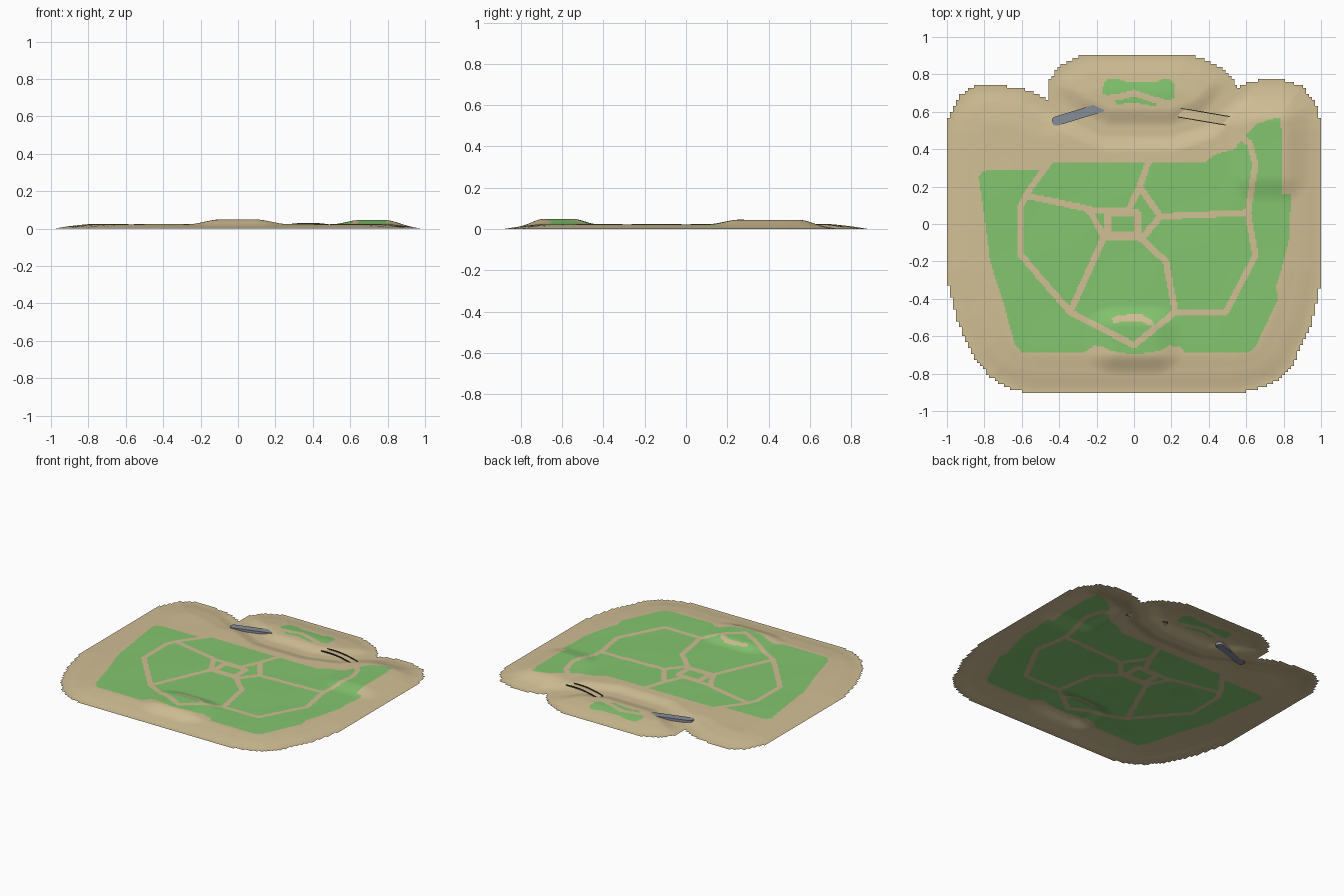
import bpy, bmesh, math
from mathutils import Vector, Matrix
from mathutils.kdtree import KDTree

start_cube = bpy.data.objects.get("Cube")
if start_cube:
    bpy.data.objects.remove(start_cube, do_unlink=True)


def make_material(name, colour):
    material = bpy.data.materials.new(name)
    material.use_nodes = True
    material.diffuse_color = (*colour, 1)
    shader = material.node_tree.nodes["Principled BSDF"]
    shader.inputs["Base Color"].default_value = (*colour, 1)
    shader.inputs["Roughness"].default_value = 0.9
    return material


sand = make_material("sand", (0.64, 0.52, 0.30))
grass = make_material("grass", (0.23, 0.56, 0.16))
stone = make_material("stone grey", (0.24, 0.27, 0.31))
dark_wood = make_material("dark wood", (0.06, 0.045, 0.03))

# Plan shapes, in hundredths of a unit
SHORE = [(-46, 67), (-46, 75), (-42, 82), (-36, 87), (-26, 91), (27, 91), (38, 88),
         (47, 83), (52, 79), (55, 73), (61, 76), (68, 77), (80, 77), (90, 74),
         (97, 65), (101, 51), (101, -26), (98, -40), (94, -56), (85, -75), (78, -83),
         (67, -88), (55, -91), (-55, -91), (-67, -88), (-77, -82), (-86, -71),
         (-94, -53), (-98, -38), (-101, -26), (-101, 51), (-98, 60), (-93, 69),
         (-85, 74), (-70, 74), (-58, 72)]
MEADOW = [(-83, 25), (-81, 28), (-77, 29), (-50, 29), (-42, 33), (38, 33), (43, 37),
          (54, 40), (60, 48), (65, 53), (72, 56), (78, 57), (79, 50), (79, 16),
          (84, 16), (83, -8), (79, -24), (76, -33), (77, -40), (65, -66), (63, -68),
          (59, -69), (27, -69), (25, -66), (19, -65), (14, -68), (0, -70), (-12, -68),
          (-16, -66), (-21, -65), (-27, -69), (-60, -69), (-64, -64), (-69, -45),
          (-77, -20), (-78, -11)]
ISLAND_GREEN = [(-17, 70), (-16, 76), (-13, 78), (-9, 78), (-4, 76), (12, 76), (16, 78),
                (20, 77), (22, 74), (22, 68), (19, 66), (13, 67), (12, 63), (-1, 65),
                (-9, 64), (-11, 67)]
CENTRE = (-6, 0)
PATHS = [
    # outer loop
    [(-45, 33), (-57, 17), (-61, 9), (-61, -16), (-34, -47), (0, -65), (22, -47),
     (49, -47), (65, -17), (61, 6), (65, 32), (62, 43), (58, 46)],
    # spokes
    [(-57, 15), (-24, 8), (-16, -7), (-34, -47)],
    [(-16, -7), (3, -7), (17, -20), (22, -47)],
    [(8, 34), (3, 20), (14, 4), (61, 6)],
    [(3, 20), (-3, 7), (-24, 7)],
    [(14, 4), (4, -8)],
    # square around the middle lawn
    [(-14, 6), (2, 6), (2, -6), (-14, -6), (-14, 6)],
    # hilltop crescent
    [(-10, -51), (-3, -50), (4, -50), (9, -53)],
    # island walk
    [(-17, 67), (-8, 68), (0, 70), (16, 65)],
]
RIVER = [(-50, 69), (-32, 58), (-15, 50), (20, 50), (38, 56), (55, 74)]


def scaled(points):
    return [Vector((x / 100, y / 100, 0)) for x, y in points]


def distance_finder(lines):
    """Return a function giving the distance to the nearest line."""
    samples = []
    for line in lines:
        for a, b in zip(line, line[1:]):
            count = max(2, int((b - a).length / 0.004))
            samples += [a.lerp(b, i / count) for i in range(count + 1)]
    tree = KDTree(len(samples))
    for index, point in enumerate(samples):
        tree.insert(point, index)
    tree.balance()
    return lambda x, y: tree.find((x, y, 0))[2]


def inside(x, y, outline):
    result = False
    for a, b in zip(outline, outline[1:] + outline[:1]):
        if (a.y > y) != (b.y > y):
            if x < a.x + (y - a.y) * (b.x - a.x) / (b.y - a.y):
                result = not result
    return result


def ramp(value, low, high):
    t = min(1, max(0, (value - low) / (high - low)))
    return t * t * (3 - 2 * t)


def plateau(x, y, centre, flat, soft):
    """One on a flat rectangle, easing to zero around it."""
    out_x = max(0, abs(x - centre[0]) - flat[0]) / soft[0]
    out_y = max(0, abs(y - centre[1]) - flat[1]) / soft[1]
    return 1 - ramp(math.hypot(out_x, out_y), 0, 1)


shore, meadow, island_green = scaled(SHORE), scaled(MEADOW), scaled(ISLAND_GREEN)
shore_distance = distance_finder([shore + shore[:1]])
path_distance = distance_finder([scaled(line) for line in PATHS])
river_distance = distance_finder([scaled(RIVER)])


def height(x, y):
    edge = shore_distance(x, y)
    z = 0.014 * ramp(edge, 0.01, 0.13) + 0.009 * ramp(edge, 0.1, 0.22)
    z += 0.0012 * math.sin(9 * x + 2) * math.sin(11 * y) * ramp(edge, 0.1, 0.3)
    z *= 0.15 + 0.85 * ramp(river_distance(x, y), 0.02, 0.12)
    z += 0.026 * plateau(x, y, (0, -0.62), (0.09, 0.07), (0.18, 0.12))
    z += 0.022 * plateau(x, y, (0.72, 0.4), (0.07, 0.14), (0.15, 0.15))
    return z


def is_grass(x, y):
    if not (inside(x, y, meadow) or inside(x, y, island_green)):
        return False
    return path_distance(x, y) > 0.017


# Ground sheet: fine cells, kept in blocks so that the shore is stepped
STEP, BLOCK = 0.008, 2
COLUMNS, ROWS = 250, 226
bm = bmesh.new()
corners = {}


def corner(i, j):
    if (i, j) not in corners:
        x, y = (i - COLUMNS / 2) * STEP, (j - ROWS / 2) * STEP
        corners[i, j] = bm.verts.new((x, y, height(x, y)))
    return corners[i, j]


for bi in range(0, COLUMNS, BLOCK):
    for bj in range(0, ROWS, BLOCK):
        if not inside((bi + 1 - COLUMNS / 2) * STEP, (bj + 1 - ROWS / 2) * STEP, shore):
            continue
        for i in range(bi, bi + BLOCK):
            for j in range(bj, bj + BLOCK):
                face = bm.faces.new([corner(i, j), corner(i + 1, j),
                                     corner(i + 1, j + 1), corner(i, j + 1)])
                middle = face.calc_center_median()
                face.material_index = int(is_grass(middle.x, middle.y))
                face.smooth = True
lowest = min(v.co.z for v in bm.verts)
bmesh.ops.translate(bm, verts=bm.verts, vec=(0, 0, -lowest))


def finish(name, bm, *materials):
    mesh = bpy.data.meshes.new(name)
    bm.to_mesh(mesh)
    bm.free()
    for material in materials:
        mesh.materials.append(material)
    bpy.context.collection.objects.link(bpy.data.objects.new(name, mesh))


finish("ground", bm, sand, grass)


def arched_bar(name, start, end, side, width, base, thickness, rise, material):
    """A box bent into an arch between two ground points."""
    a, b = Vector((*start, 0)), Vector((*end, 0))
    across = (b - a).normalized().cross(Vector((0, 0, 1)))
    bar, rings, count = bmesh.new(), [], 12
    for k in range(count + 1):
        t = k / count
        centre = a.lerp(b, t) + across * side
        z = base + rise * math.sin(math.pi * t)
        rings.append([bar.verts.new(centre + across * s * width / 2 + Vector((0, 0, z + h)))
                      for s, h in ((-1, 0), (1, 0), (1, thickness), (-1, thickness))])
    for r, q in zip(rings, rings[1:]):
        for n in range(4):
            m = (n + 1) % 4
            bar.faces.new((r[n], r[m], q[m], q[n]))
    bar.faces.new(rings[0])
    bar.faces.new(rings[-1])
    bmesh.ops.recalc_face_normals(bar, faces=bar.faces)
    finish(name, bar, material)


# Stone bridge with round ends
left_end, right_end = (-0.415, 0.55), (-0.18, 0.622)
arched_bar("stone_bridge", left_end, right_end, 0, 0.05, 0.002, 0.018, 0, stone)
for name, (x, y) in (("stone_bridge_left_end", left_end), ("stone_bridge_right_end", right_end)):
    cap = bmesh.new()
    bmesh.ops.create_cone(cap, cap_ends=True, segments=20, radius1=0.025, radius2=0.025,
                          depth=0.018, matrix=Matrix.Translation((x, y, 0.011)))
    finish(name, cap, stone)

# Wooden bridge: pale arched deck between two dark rails
start, end = (0.24, 0.596), (0.51, 0.55)
arched_bar("wooden_bridge_deck", start, end, 0, 0.045, 0.010, 0.004, 0.010, sand)
for label, side in (("front", 0.024), ("back", -0.024)):
    arched_bar("wooden_bridge_rail_" + label, start, end, side, 0.005,
               0.012, 0.007, 0.012, dark_wood)
